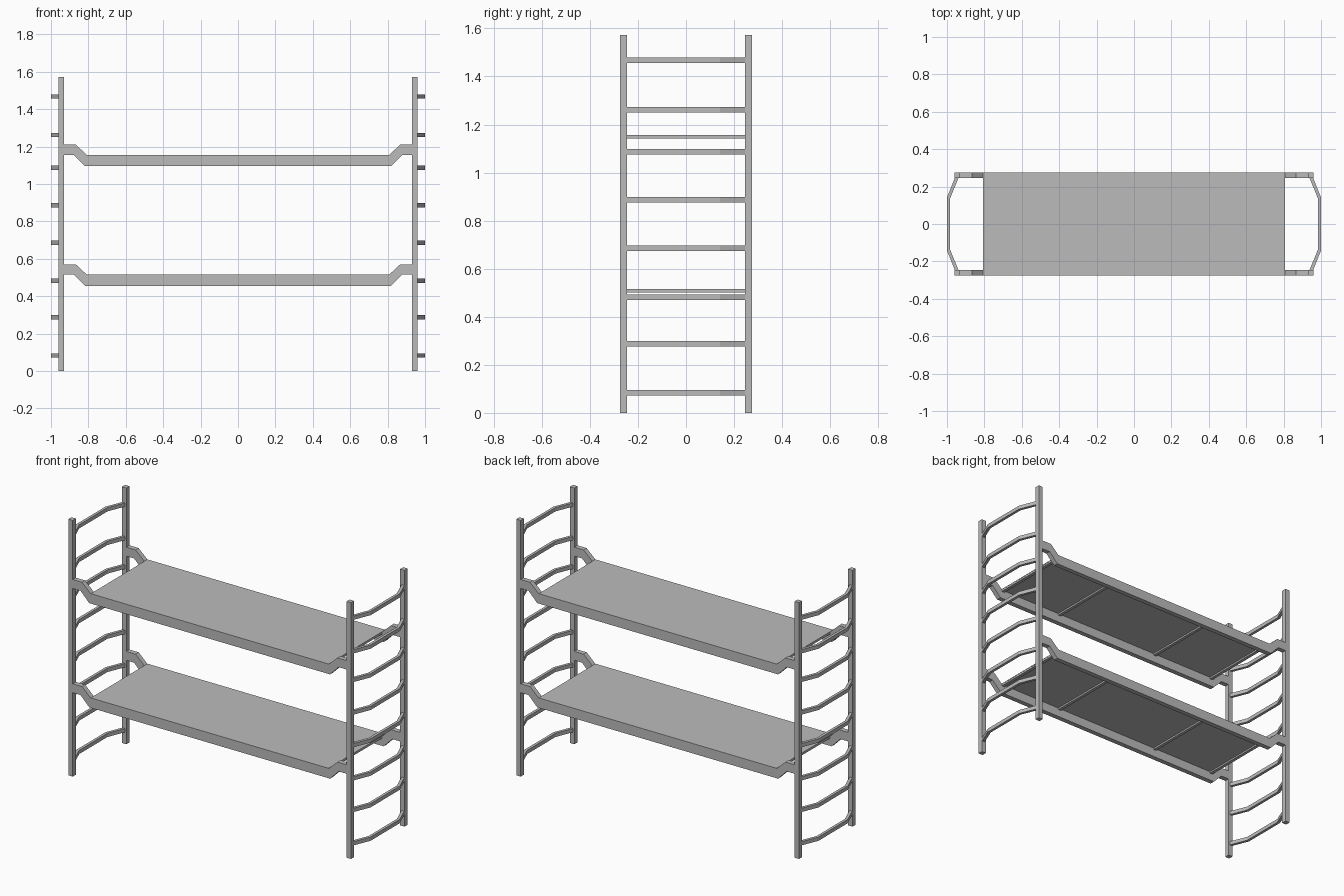
import bpy
import bmesh
from mathutils import Vector

cube = bpy.data.objects.get("Cube")
if cube:
    bpy.data.objects.remove(cube, do_unlink=True)

steel = bpy.data.materials.new("grey_steel")
steel.use_nodes = True
GREY = (0.5, 0.5, 0.5, 1)
steel.diffuse_color = GREY
steel.node_tree.nodes["Principled BSDF"].inputs["Base Color"].default_value = GREY


def prism(name, outline, offset):
    """Extrude a flat outline of 3D points along an offset vector."""
    bm = bmesh.new()
    face = bm.faces.new([bm.verts.new(p) for p in outline])
    new = bmesh.ops.extrude_face_region(bm, geom=[face])["geom"]
    verts = [v for v in new if isinstance(v, bmesh.types.BMVert)]
    bmesh.ops.translate(bm, verts=verts, vec=Vector(offset))
    bmesh.ops.recalc_face_normals(bm, faces=bm.faces)
    mesh = bpy.data.meshes.new(name)
    bm.to_mesh(mesh)
    bm.free()
    mesh.materials.append(steel)
    obj = bpy.data.objects.new(name, mesh)
    bpy.context.collection.objects.link(obj)
    return obj


def box(name, x0, x1, y0, y1, z0, z1):
    base = [(x0, y0, z0), (x1, y0, z0), (x1, y1, z0), (x0, y1, z0)]
    return prism(name, base, (0, 0, z1 - z0))


POST_IN, POST_OUT = 0.245, 0.275
HEIGHT = 1.573
RUNG_HEIGHTS = [0.083, 0.288, 0.482, 0.686, 0.886, 1.086, 1.262, 1.468]
RUNG = 0.023

# Corner posts and bowed ladder rungs
rung_out = [(0.957, POST_IN + 0.003), (1.0, 0.142)]
rung_in = [(0.938, POST_IN + 0.003), (0.983, 0.137)]
rung_plan = (rung_out + [(x, -y) for x, y in reversed(rung_out)]
             + [(x, -y) for x, y in rung_in] + [(x, y) for x, y in reversed(rung_in)])
for side, s in (("left", 1), ("right", -1)):
    for end, y0, y1 in (("front", -POST_OUT, -POST_IN), ("back", POST_IN, POST_OUT)):
        box(f"{end}_{side}_post", *sorted((s * 0.93, s * 0.96)), y0, y1, 0, HEIGHT)
    for i, z in enumerate(RUNG_HEIGHTS):
        prism(f"{side}_rung_{i + 1}", [(s * x, y, z - RUNG / 2) for x, y in rung_plan],
              (0, 0, RUNG))

# Bunks: cranked side rails, deck sheet and cross bars beneath it
rail_top = [(0.935, 0.055), (0.867, 0.055), (0.808, 0)]
rail_low = [(0.935, 0), (0.877, 0), (0.818, -0.06)]
rail = (rail_top + [(-x, z) for x, z in reversed(rail_top)]
        + [(-x, z) for x, z in rail_low] + [(x, z) for x, z in reversed(rail_low)])
for bunk, top in (("lower", 0.515), ("upper", 1.155)):
    for end, y in (("front", -POST_OUT), ("back", POST_IN)):
        prism(f"{bunk}_{end}_rail", [(x, y, top + z) for x, z in rail],
              (0, POST_OUT - POST_IN, 0))
    box(f"{bunk}_deck", -0.808, 0.808, -POST_OUT, POST_OUT, top - 0.004, top + 0.001)
    for i, x in enumerate((-0.797, -0.365, 0.365, 0.797)):
        box(f"{bunk}_cross_bar_{i + 1}", x - 0.01, x + 0.01, -POST_IN - 0.005, POST_IN + 0.005,
            top - 0.014, top - 0.002)
